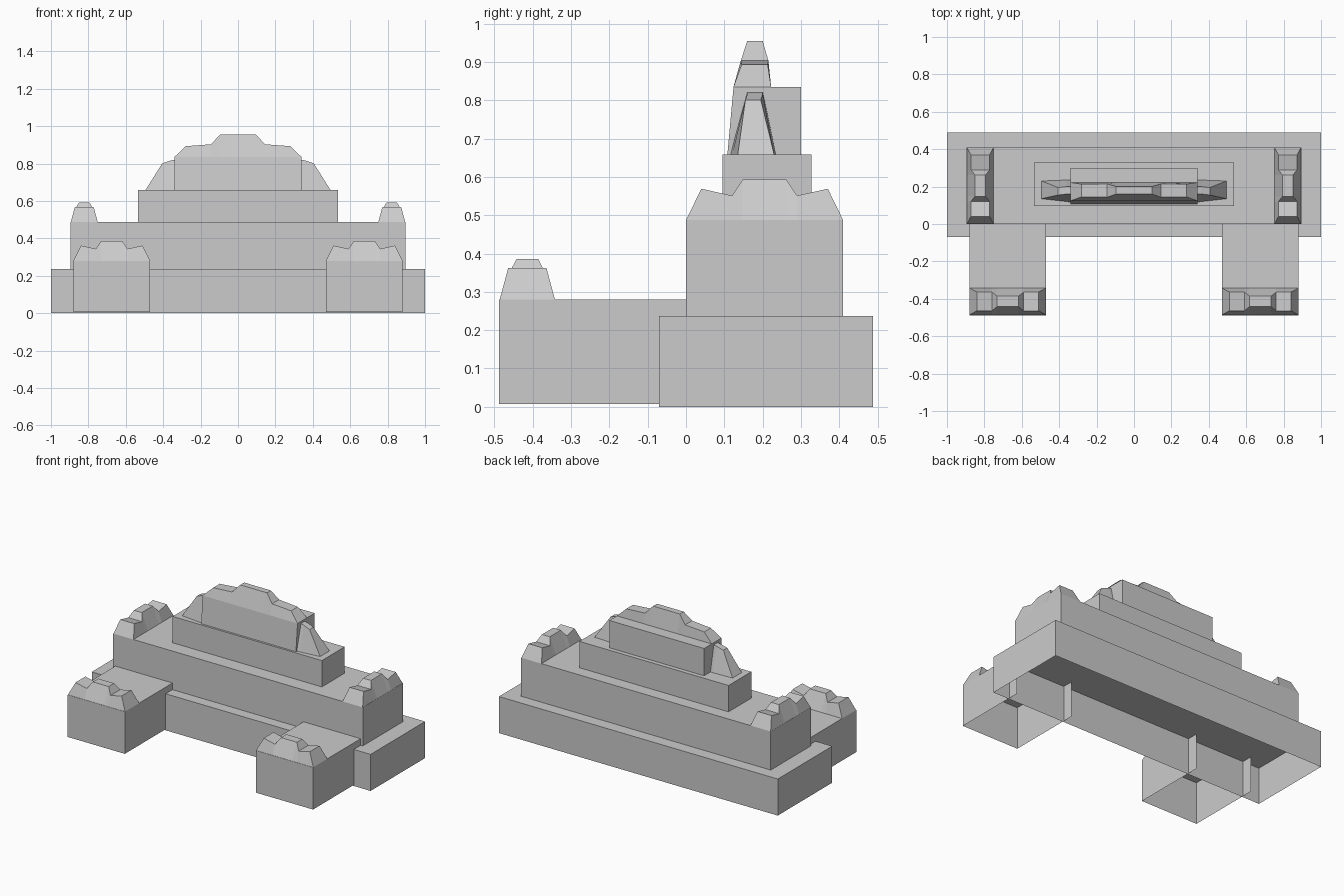
import bpy
import bmesh
from mathutils import Vector

old = bpy.data.objects.get("Cube")
if old:
    bpy.data.objects.remove(old, do_unlink=True)

GREY = (0.6, 0.6, 0.6, 1)
stone = bpy.data.materials.new("stone grey")
stone.use_nodes = True
stone.diffuse_color = GREY
stone.node_tree.nodes["Principled BSDF"].inputs["Base Color"].default_value = GREY


def finish(name, bm):
    bmesh.ops.recalc_face_normals(bm, faces=bm.faces)
    mesh = bpy.data.meshes.new(name)
    bm.to_mesh(mesh)
    bm.free()
    mesh.materials.append(stone)
    obj = bpy.data.objects.new(name, mesh)
    bpy.context.collection.objects.link(obj)
    return obj


def box(name, x, y, z, open_back=False, lean=0):
    """Hollow block without a floor; lean tips the front wall backwards."""
    bm = bmesh.new()
    bmesh.ops.create_cube(bm, size=1)
    bm.normal_update()
    gone = [f for f in bm.faces
            if f.normal.z < -0.5 or (open_back and f.normal.y > 0.5)]
    bmesh.ops.delete(bm, geom=gone, context="FACES")
    for v in bm.verts:
        front_top = v.co.y < 0 and v.co.z > 0
        v.co = Vector((x[v.co.x > 0], y[v.co.y > 0], z[v.co.z > 0]))
        if front_top:
            v.co.y += lean
    return finish(name, bm)


def crest(name, sections, place):
    """Loft (run, base run, base edges, top edges, height) into a stepped ridge."""
    bm = bmesh.new()
    rows = []
    for run, foot, base, top, height in sections:
        pts = [(foot, base[0], 0), (run, top[0], height),
               (run, top[1], height), (foot, base[1], 0)]
        rows.append([bm.verts.new(place(*p)) for p in pts])
    for a, b in zip(rows, rows[1:]):
        for i in range(3):
            bm.faces.new((a[i], a[i + 1], b[i + 1], b[i]))
    bm.faces.new(rows[0])
    bm.faces.new(rows[-1])
    return finish(name, bm)


def mirrored(half):
    """Complete a ridge that is symmetric about its middle."""
    return half + [(-r, -f, b, t, h) for r, f, b, t, h in reversed(half)]


# Stepped tiers
box("base_tier", (-1, 1), (-0.07, 0.488), (0, 0.237))
box("middle_tier", (-0.895, 0.895), (0, 0.41), (0.237, 0.487))
box("upper_tier", (-0.535, 0.535), (0.095, 0.328), (0.487, 0.658))
box("top_block", (-0.34, 0.34), (0.108, 0.3), (0.658, 0.835), lean=0.016)

# Small crest shared by the pedestals and the tier ends
edge = (-0.072, 0.072)
wide = (-0.05, 0.05)
slim = (-0.028, 0.028)
small = mirrored([
    (-0.165, -0.205, edge, wide, 0.082),
    (-0.085, -0.085, edge, wide, 0.064),
    (-0.057, -0.057, edge, slim, 0.106),
])

for side, s in (("left", 1), ("right", -1)):
    # Front pedestals and their crests
    box(side + "_pedestal", sorted((s * 0.47, s * 0.88)), (-0.488, 0),
        (0.007, 0.28), open_back=True)
    crest(side + "_pedestal_crest", small,
          lambda r, w, h: (s * 0.675 + r, -0.414 + w, 0.28 + h))
    # Crests on the tier ends
    crest(side + "_tier_crest", small,
          lambda r, w, h: (s * 0.822 + w, 0.205 + r, 0.487 + h))
    # Shoulders beside the top block
    crest(side + "_shoulder", [
        (0.33, 0.33, (0.115, 0.235), (0.16, 0.2), 0.165),
        (0.36, 0.36, (0.12, 0.235), (0.16, 0.2), 0.158),
        (0.405, 0.495, (0.135, 0.23), (0.155, 0.195), 0.143),
    ], lambda r, w, h: (s * r, w, 0.658 + h))

# Large crest along the top block
crest("top_crest", mirrored([
    (-0.28, -0.34, (0.124, 0.222), (0.145, 0.213), 0.058),
    (-0.144, -0.144, (0.124, 0.222), (0.143, 0.215), 0.068),
    (-0.096, -0.096, (0.124, 0.222), (0.16, 0.2), 0.12),
]), lambda r, w, h: (r, w, 0.835 + h))
